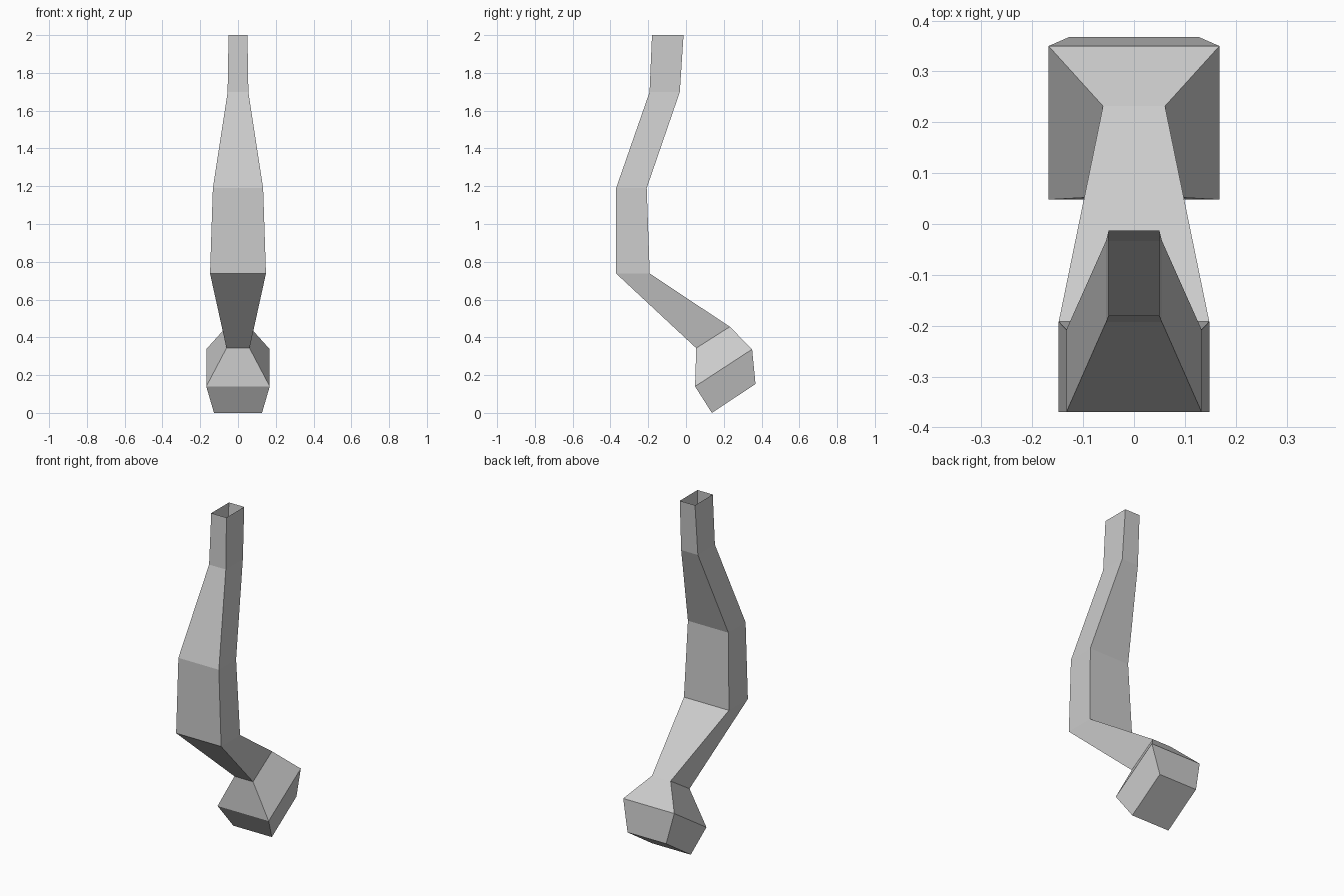
import bpy, bmesh

if "Cube" in bpy.data.objects:
    bpy.data.objects.remove(bpy.data.objects["Cube"])

# Cross-sections from open top to closed foot:
# (half width, front y, front z, back y, back z)
RINGS = [
    (0.050, -0.180, 2.000, -0.013, 2.000),
    (0.055, -0.193, 1.698, -0.033, 1.698),
    (0.133, -0.370, 1.190, -0.208, 1.190),
    (0.148, -0.370, 0.738, -0.192, 0.738),
    (0.061, 0.054, 0.343, 0.232, 0.456),
    (0.168, 0.048, 0.140, 0.350, 0.337),
    (0.127, 0.137, 0.000, 0.368, 0.153),
]

bm = bmesh.new()
loops = [[bm.verts.new(p) for p in ((-w, fy, fz), (w, fy, fz), (w, by, bz), (-w, by, bz))]
         for w, fy, fz, by, bz in RINGS]

# Skin the bent shaft and knob
for upper, lower in zip(loops, loops[1:]):
    for i in range(4):
        j = (i + 1) % 4
        bm.faces.new((lower[i], lower[j], upper[j], upper[i]))

# Cap the foot; the top stays open
bm.faces.new(reversed(loops[-1]))

mesh = bpy.data.meshes.new("bent_shaft")
bm.to_mesh(mesh)
bm.free()
bpy.context.collection.objects.link(bpy.data.objects.new("bent_shaft", mesh))
